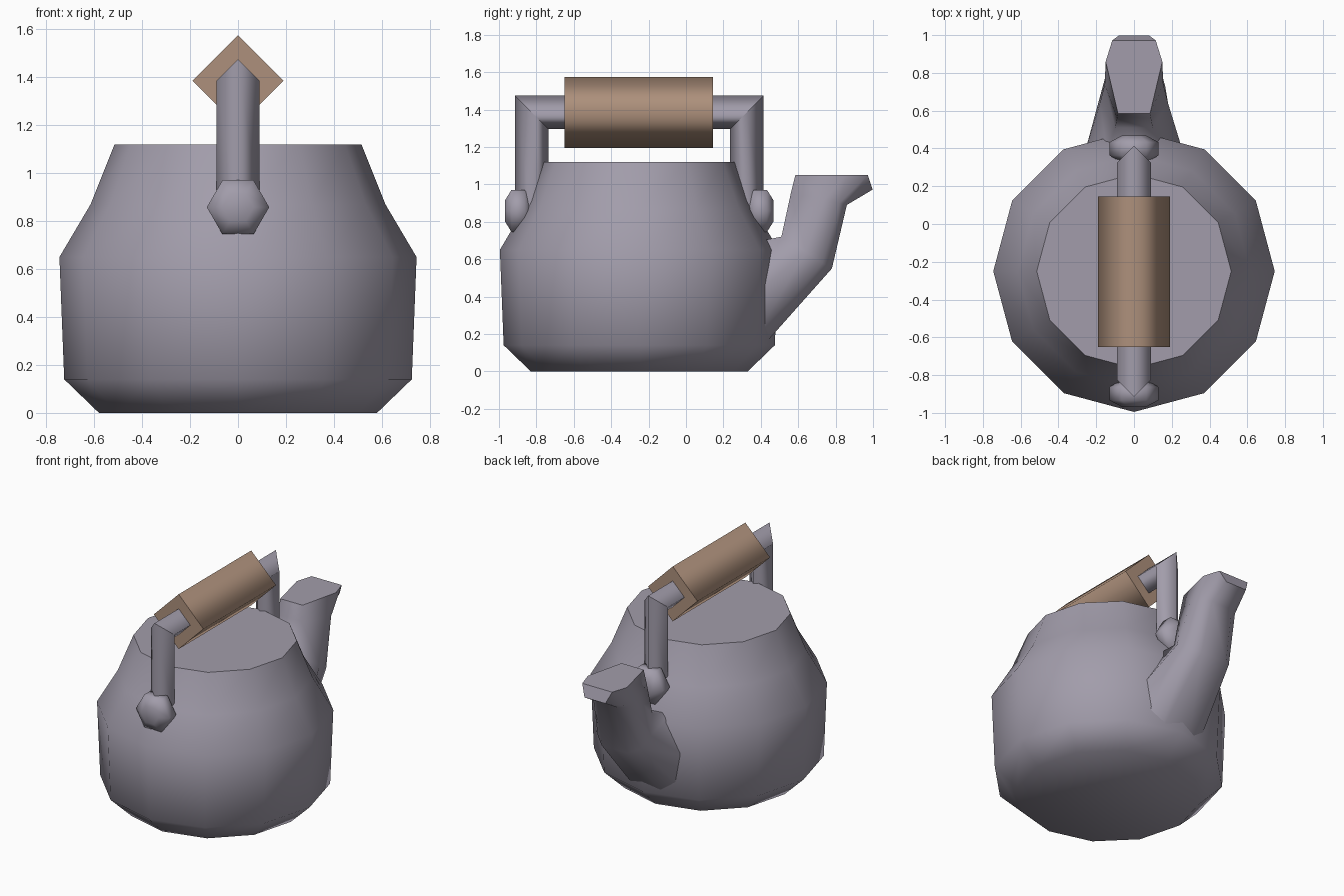
import bpy, bmesh
from math import cos, sin, pi

cube = bpy.data.objects.get("Cube")
if cube:
    bpy.data.objects.remove(cube, do_unlink=True)

CENTRE_Y = -0.25   # axis of the pot


def make_material(name, colour):
    mat = bpy.data.materials.new(name)
    mat.use_nodes = True
    mat.diffuse_color = (*colour, 1)
    bsdf = next(n for n in mat.node_tree.nodes if n.type == 'BSDF_PRINCIPLED')
    bsdf.inputs["Base Color"].default_value = (*colour, 1)
    return mat


metal = make_material("grey metal", (0.36, 0.335, 0.405))
wood = make_material("brown wood", (0.42, 0.28, 0.20))


def loft(name, rings, mat, smooth_caps=(False, False), sharp_rings=(), split=None):
    """Skin a list of equal-length point rings and close both ends."""
    bm = bmesh.new()
    loops = [[bm.verts.new(p) for p in ring] for ring in rings]
    n = len(loops[0])
    for a, b in zip(loops, loops[1:]):
        for i in range(n):
            j = (i + 1) % n
            bm.faces.new((a[i], a[j], b[j], b[i])).smooth = True
    for ring, smooth in zip((loops[0], loops[-1]), smooth_caps):
        cap = bm.faces.new(ring)
        cap.smooth = smooth
    if split:
        bmesh.utils.face_split(cap, loops[-1][split[0]], loops[-1][split[1]])
    for k in sharp_rings:
        for i in range(n):
            bm.edges.get((loops[k][i], loops[k][(i + 1) % n])).smooth = False
    bmesh.ops.recalc_face_normals(bm, faces=bm.faces)
    mesh = bpy.data.meshes.new(name)
    bm.to_mesh(mesh)
    bm.free()
    mesh.materials.append(mat)
    obj = bpy.data.objects.new(name, mesh)
    bpy.context.collection.objects.link(obj)
    return obj


def upright_ring(r, z, n=12):
    return [(r * cos(2 * pi * i / n), CENTRE_Y + r * sin(2 * pi * i / n), z)
            for i in range(n)]


def facing_ring(r, y, z, n):
    return [(r * cos(2 * pi * i / n), y, z + r * sin(2 * pi * i / n))
            for i in range(n)]


# Pot body with flat lid
profile = [(0.58, 0), (0.725, 0.14), (0.745, 0.65), (0.615, 0.87), (0.515, 1.12)]
loft("pot_body", [upright_ring(r, z) for r, z in profile], metal, (True, False))

# Diamond-section handle bar with mitred corners
BAR, BAR_Z, REACH = 0.09, 1.385, 0.575


def handle_ring(side, z, mitre):
    y = CENTRE_Y + side * REACH
    out, lift = side * BAR, BAR * mitre
    return [(BAR, y, z), (0, y + out, z + lift), (-BAR, y, z), (0, y - out, z - lift)]


loft("handle_bar",
     [handle_ring(-1, 0.85, 0), handle_ring(-1, BAR_Z, 1),
      handle_ring(1, BAR_Z, 1), handle_ring(1, 0.85, 0)],
     metal, sharp_rings=(1, 2))

# Wooden grip
loft("handle_grip", [facing_ring(0.19, y, BAR_Z, 4) for y in (-0.65, 0.145)], wood)

# Knobs joining the handle to the pot
for label, side in (("front", -1), ("back", 1)):
    y0 = CENTRE_Y + side * 0.648
    rings = [facing_ring(r, y0 + side * d, 0.858, 6)
             for d, r in ((-0.07, 0.07), (-0.035, 0.13), (0.035, 0.13), (0.07, 0.065))]
    loft(label + "_knob", rings, metal, (True, True))


# Spout, each section given as half of a mirrored outline (x, y, z)
def mirrored(half):
    return half + [(-x, y, z) for x, y, z in reversed(half)]


spout = [
    [(0.12, 0.38, 0.10), (0.22, 0.38, 0.20), (0.26, 0.38, 0.42), (0.14, 0.36, 0.69)],
    [(0.10, 0.78, 0.55), (0.165, 0.73, 0.58), (0.18, 0.64, 0.64), (0.10, 0.51, 0.72)],
    [(0.08, 0.86, 0.89), (0.14, 0.82, 0.90), (0.155, 0.74, 0.92), (0.09, 0.56, 0.95)],
    [(0.08, 0.998, 0.972), (0.115, 0.972, 1.05), (0.15, 0.86, 1.05), (0.085, 0.585, 1.05)],
]
loft("spout", [mirrored(s) for s in spout], metal, split=(1, 6))
